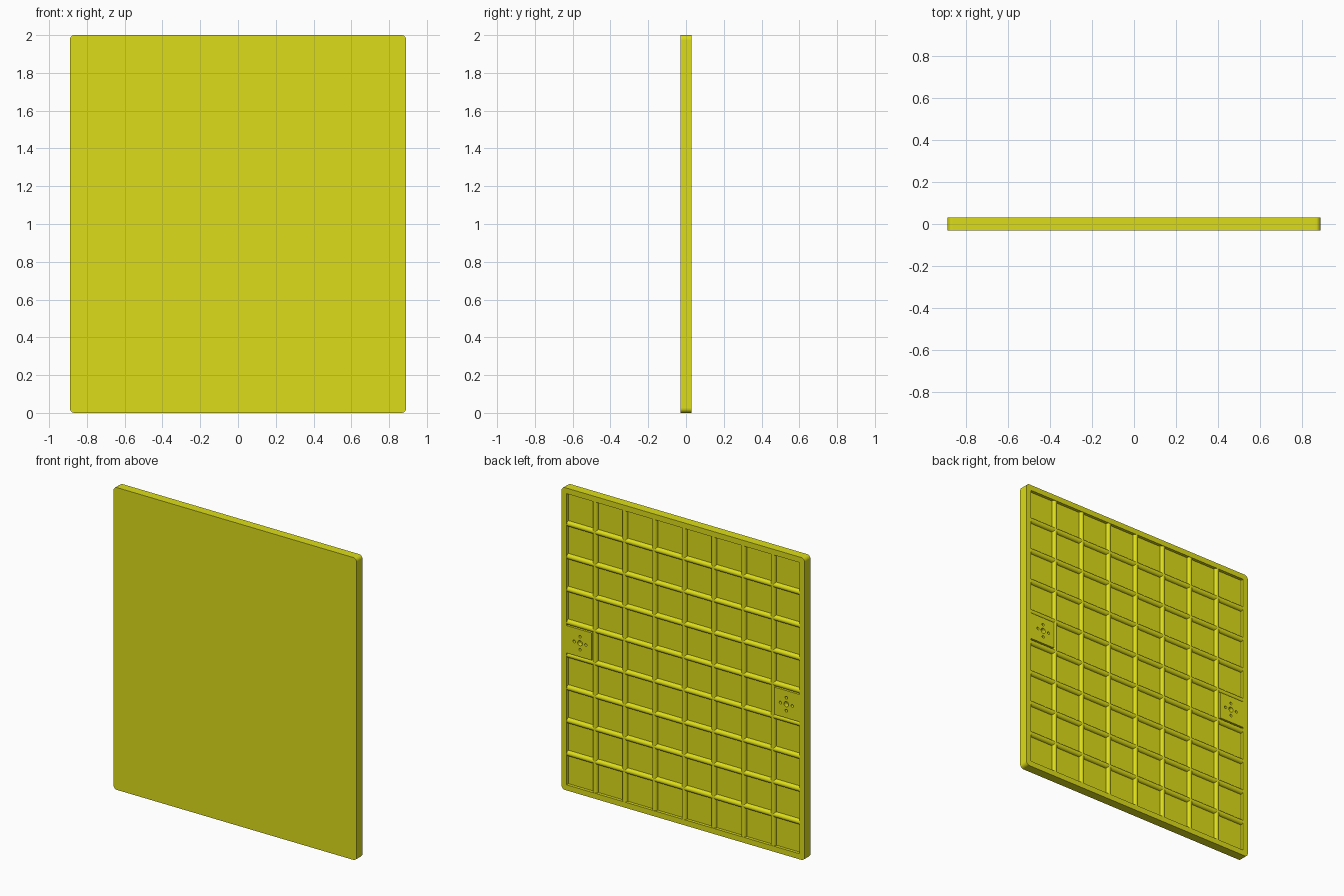
import bpy, bmesh, math
from mathutils import Vector, Matrix

if "Cube" in bpy.data.objects:
    bpy.data.objects.remove(bpy.data.objects["Cube"])

W, H, T = 0.89, 2.0, 0.03        # half width, height, half thickness
IX, IZ = 0.853, 0.963            # half size of the recessed back
DEPTH = 0.02
PITCH = 0.217
RIB = 0.018
FLOOR = T - DEPTH

mat = bpy.data.materials.new("yellow")
mat.diffuse_color = (0.72, 0.72, 0.01, 1)
mat.use_nodes = True
mat.node_tree.nodes["Principled BSDF"].inputs["Base Color"].default_value = mat.diffuse_color


def make_object(name, bm):
    bmesh.ops.recalc_face_normals(bm, faces=bm.faces)
    me = bpy.data.meshes.new(name)
    bm.to_mesh(me)
    bm.free()
    me.materials.append(mat)
    ob = bpy.data.objects.new(name, me)
    bpy.context.collection.objects.link(ob)
    return ob


def cut(target, cutter):
    mod = target.modifiers.new(cutter.name, 'BOOLEAN')
    mod.operation = 'DIFFERENCE'
    mod.solver = 'EXACT'
    mod.object = cutter
    cutter.hide_render = True
    cutter.hide_set(True)


def box_cutter(name, x0, x1, z0, z1):
    bm = bmesh.new()
    size = (x1 - x0, 0.1, z1 - z0)
    centre = Vector(((x0 + x1) / 2, FLOOR + 0.05, (z0 + z1) / 2))
    bmesh.ops.create_cube(bm, size=1, matrix=Matrix.Translation(centre) @ Matrix.Diagonal((*size, 1)))
    return make_object(name, bm)


# panel slab with rounded corners
bm = bmesh.new()
R = 0.025
pts = []
for sx, sz, a0 in ((1, 1, 0), (-1, 1, 90), (-1, -1, 180), (1, -1, 270)):
    for i in range(7):
        a = math.radians(a0 + 15 * i)
        pts.append((sx * (W - R) + R * math.cos(a), -T, 1 + sz * (1 - R) + R * math.sin(a)))
face = bm.faces.new([bm.verts.new(p) for p in pts])
ext = bmesh.ops.extrude_face_region(bm, geom=[face])
bmesh.ops.translate(bm, vec=(0, 2 * T, 0), verts=[v for v in ext['geom'] if isinstance(v, bmesh.types.BMVert)])
panel = make_object("panel", bm)

# recess in the back, leaving a solid mounting pad at each side
gap = 0.018
pad_x, pad_z = 3 * PITCH + gap, PITCH / 2 - gap
cut(panel, box_cutter("recess_upper", -IX, IX, 1 + pad_z, 1 + IZ))
cut(panel, box_cutter("recess_lower", -IX, IX, 1 - IZ, 1 - pad_z))
cut(panel, box_cutter("recess_middle", -pad_x, pad_x, 1 - pad_z - 0.05, 1 + pad_z + 0.05))

# blind mounting holes: one centre hole with four small ones
bm = bmesh.new()
for s in (-1, 1):
    for dx, dz, r in ((0, 0, 0.017), (0.043, 0, 0.009), (-0.043, 0, 0.009), (0, 0.043, 0.009), (0, -0.043, 0.009)):
        m = Matrix.Translation((s * 0.755 + dx, T, 1 + dz)) @ Matrix.Rotation(math.pi / 2, 4, 'X')
        bmesh.ops.create_cone(bm, cap_ends=True, segments=24, radius1=r, radius2=r, depth=0.06, matrix=m)
cut(panel, make_object("mounting_holes", bm))


# half-round stiffening ribs
def add_rib(bm, start, end, side):
    rings = []
    for p in (start, end):
        ring = []
        for i in range(9):
            a = math.pi * i / 8
            ring.append(bm.verts.new(Vector(p) + side * RIB * math.cos(a) + Vector((0, (DEPTH - 0.001) * math.sin(a), 0))))
        rings.append(ring)
    for i in range(8):
        bm.faces.new((rings[0][i], rings[0][i + 1], rings[1][i + 1], rings[1][i]))


bm = bmesh.new()
for k in range(-3, 4):
    x = k * PITCH
    add_rib(bm, (x, FLOOR, 1 - IZ), (x, FLOOR, 1 + IZ), Vector((1, 0, 0)))
vertical = make_object("vertical_ribs", bm)
bm = bmesh.new()
for k in range(8):
    z = 1 + (k - 3.5) * PITCH
    add_rib(bm, (-IX, FLOOR, z), (IX, FLOOR, z), Vector((0, 0, -1)))
horizontal = make_object("horizontal_ribs", bm)

# make sure the open rib shells face outwards, then smooth them
for ob in (vertical, horizontal):
    for p in ob.data.polygons:
        if p.normal.y < 0:
            p.flip()
        p.use_smooth = True
